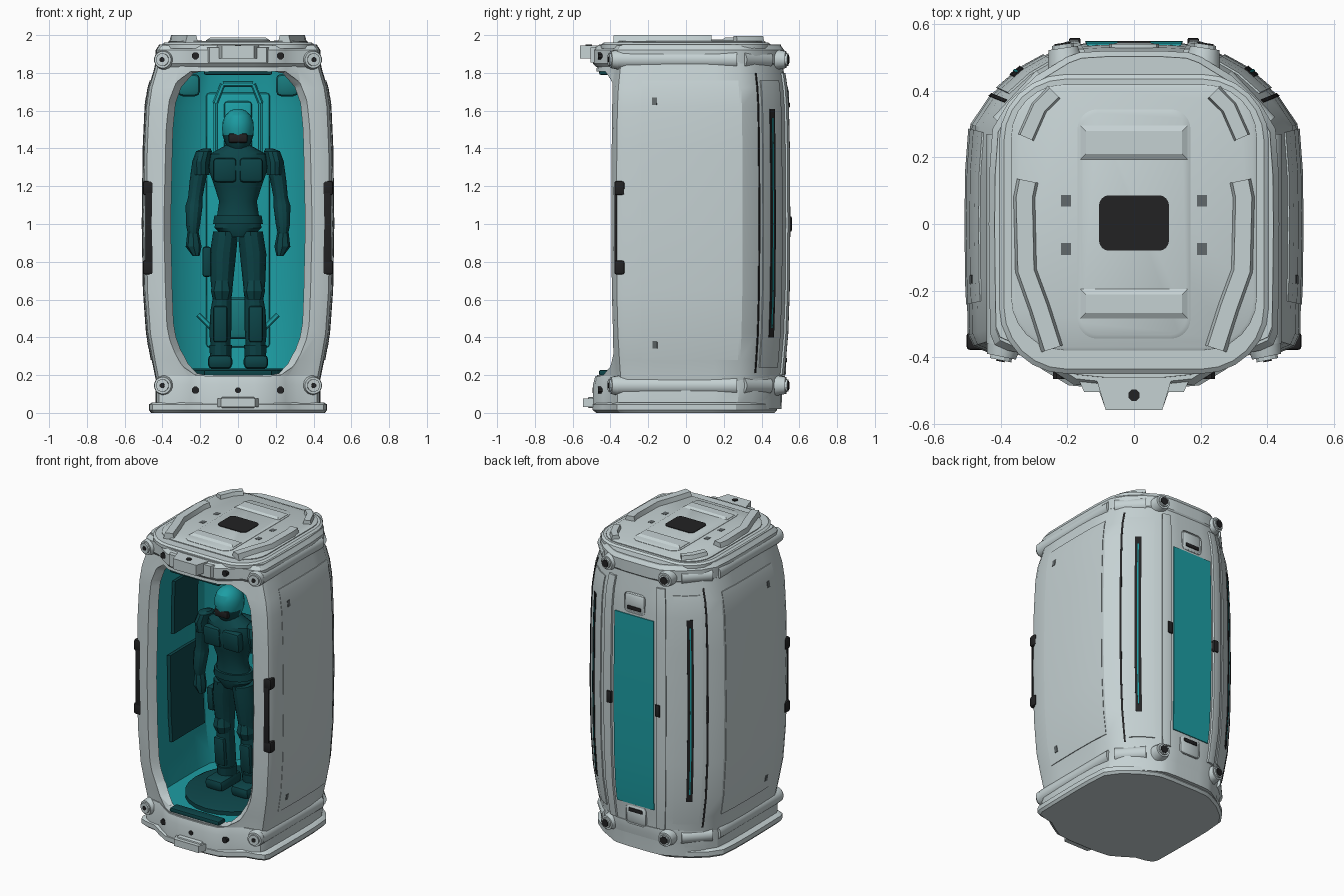
import bpy, bmesh, math
from mathutils import Vector

if "Cube" in bpy.data.objects:
    bpy.data.objects.remove(bpy.data.objects["Cube"])


def mat(name, c):
    m = bpy.data.materials.new(name)
    m.diffuse_color = (*c, 1)
    m.use_nodes = True
    m.node_tree.nodes["Principled BSDF"].inputs["Base Color"].default_value = m.diffuse_color
    return m


GRAY = mat("light gray hull", (0.56, 0.64, 0.65))
TEAL = mat("teal interior", (0.012, 0.34, 0.37))
MID = mat("mid teal", (0.009, 0.19, 0.20))
DARK = mat("dark teal", (0.004, 0.06, 0.067))
STEEL = mat("dark gray marks", (0.12, 0.14, 0.145))
BLACK = mat("black rubber", (0.016, 0.016, 0.017))


# ---------- helpers ----------
def finish(name, bm, mats):
    bmesh.ops.recalc_face_normals(bm, faces=bm.faces)
    me = bpy.data.meshes.new(name)
    bm.to_mesh(me)
    bm.free()
    for m in mats if isinstance(mats, list) else [mats]:
        me.materials.append(m)
    ob = bpy.data.objects.new(name, me)
    bpy.context.collection.objects.link(ob)
    return ob


def loft(name, rings, mats, idx=0):
    bm = bmesh.new()
    vs = [[bm.verts.new(p) for p in r] for r in rings]
    n = len(rings[0])
    for a, b in zip(vs, vs[1:]):
        for i in range(n):
            bm.faces.new((a[i], a[(i + 1) % n], b[(i + 1) % n], b[i]))
    bm.faces.new(vs[0])
    bm.faces.new(vs[-1])
    for f in bm.faces:
        f.material_index = idx
    return finish(name, bm, mats)


def box(name, loc, size, m, bevel=0.0):
    bm = bmesh.new()
    bmesh.ops.create_cube(bm, size=1)
    for v in bm.verts:
        v.co = Vector(loc) + Vector([a * b for a, b in zip(v.co, size)])
    if bevel:
        bmesh.ops.bevel(bm, geom=bm.edges[:], offset=bevel, segments=2, affect='EDGES', profile=0.5)
    return finish(name, bm, m)


def rod(name, p, q, r, m, n=16, r2=None):
    p, q = Vector(p), Vector(q)
    rot = (q - p).to_track_quat('Z', 'Y')
    ring = lambda c, rr: [c + rot @ Vector((rr * math.cos(math.tau * (i + .5) / n), rr * math.sin(math.tau * (i + .5) / n), 0)) for i in range(n)]
    return loft(name, [ring(p, r), ring(q, r2 or r)], m)


def tube(name, secs, m, n=12):
    # stacked ellipses: x, y, z, rx, ry
    return loft(name, [[(x + rx * math.cos(math.tau * i / n), y + ry * math.sin(math.tau * i / n), z)
                        for i in range(n)] for x, y, z, rx, ry in secs], m)


def slab(name, hx, hy, r, cy, levels, m):
    # rounded rectangle plates: levels of (z, inset)
    rings = []
    for z, ins in levels:
        ring = []
        for k, (sx, sy) in enumerate([(1, 1), (-1, 1), (-1, -1), (1, -1)]):
            for j in range(7):
                a = math.pi / 2 * (k + j / 6)
                ring.append((sx * (hx - r) + (r - ins) * math.cos(a), cy + sy * (hy - r) + (r - ins) * math.sin(a), z))
        rings.append(ring)
    return loft(name, rings, m)


def rib(name, path, w, z0, z1, m):
    # flat-topped bar along an xy path
    rings = []
    for i, p in enumerate(path):
        d = Vector(path[min(i + 1, len(path) - 1)]) - Vector(path[max(i - 1, 0)])
        s = Vector((-d.y, d.x)).normalized() * w / 2
        p = Vector(p)
        rings.append([(*(p - s), z0), (*(p + s), z0), (*(p + s * .65), z1), (*(p - s * .65), z1)])
    return loft(name, rings, m)


def nose(name, w0, w1, y0, y1, z0, z1, m):
    # tapered lip that points forward
    pts = [(w0, y0), (w1, y1), (-w1, y1), (-w0, y0)]
    return loft(name, [[(x, y, z) for x, y in pts] for z in (z0, z1)], m)


# ---------- hull shape: outline and height profile ----------
HALF = [(0.1, -0.50), (0.21, -0.49), (0.29, -0.445), (0.36, -0.40), (0.44, -0.386), (0.485, -0.368), (0.50, -0.335),
        (0.503, -0.18), (0.505, 0), (0.503, 0.16), (0.492, 0.30), (0.435, 0.385), (0.34, 0.467), (0.235, 0.525),
        (0.19, 0.54), (0.1, 0.545)]
OUT = HALF + [(-x, y) for x, y in reversed(HALF)]
SECT = [(0.02, .84), (0.17, .86), (0.28, .905), (0.42, .955), (0.65, .988), (1.0, 1.0), (1.4, .99), (1.62, .97),
        (1.72, .94), (1.82, .88), (1.95, .83)]


def scale(z):
    for (a, s), (b, t) in zip(SECT, SECT[1:]):
        if z <= b:
            return s + (t - s) * (z - a) / (b - a)
    return SECT[-1][1]


def surf(p, z, off=0.0):
    s = scale(z)
    v = Vector((p[0] * s, p[1] * (1 - (1 - s) * .45)))
    v += v.normalized() * off
    return (v.x, v.y, z)


def ribbon(name, pts, z0, z1, off, m, depth=0.012):
    # plate that follows the hull surface
    zs = [z0] + [z for z, _ in SECT if z0 < z < z1] + [z1]
    return loft(name, [[surf(p, z, off) for p in pts] + [surf(p, z, off - depth) for p in reversed(pts)] for z in zs], m)


def outline(sx, sy, z, back=None):
    return [(x * sx, y * (back if back and y > 0 else sy), z) for x, y in OUT]


# ---------- hull with cavity and doorway ----------
hull = loft("hull", [[surf(p, z) for p in OUT] for z, _ in SECT], [GRAY, TEAL])
K = 0.88
cz = [0.2] + [z for z, _ in SECT if .2 < z < 1.8] + [1.825]
cavity = loft("cavity_cutter", [[surf((x * K, y * K), z) for x, y in OUT] for z in cz], [GRAY, TEAL], 1)
DOOR = [(.20, .225), (.255, .265), (.30, .33), (.325, .40), (.338, .48), (.348, 1.0), (.338, 1.5), (.325, 1.64), (.295, 1.725), (.22, 1.785)]
DOOR = DOOR + [(-x, z) for x, z in reversed(DOOR)]
door = loft("doorway_cutter", [[(x * a, y, 1.005 + (z - 1.005) * b) for x, z in DOOR]
                               for y, a, b in [(-.8, 1.13, 1.03), (-.395, 1.13, 1.03), (-.335, 1, 1), (-.2, 1, 1)]], [GRAY, TEAL])
for c in (cavity, door):
    mod = hull.modifiers.new("cut", 'BOOLEAN')
    mod.operation, mod.solver, mod.object = 'DIFFERENCE', 'EXACT', c
    bpy.context.view_layer.objects.active = hull
    bpy.ops.object.modifier_apply(modifier=mod.name)
for c in (cavity, door):
    bpy.data.objects.remove(c)

# ---------- top collar, base and lid ----------
loft("top_collar", [outline(.84, .95, 1.83, .93), outline(.865, .985, 1.85, .955), outline(.865, .985, 1.92, .955), outline(.83, .95, 1.945, .92)], GRAY)
loft("base_collar", [outline(.865, .985, .03, .90), outline(.865, .985, .15, .95), outline(.85, .96, .195, .95)], GRAY)
loft("base_plate", [outline(.91, .95, 0, .86), outline(.935, .99, .015, .885), outline(.935, .99, .045, .885), outline(.90, .96, .055, .86)], GRAY)
slab("lid_rim", .405, .45, .2, 0, [(1.93, 0), (1.95, 0), (1.96, .014)], GRAY)
slab("lid_plate", .37, .40, .16, .02, [(1.95, 0), (1.965, 0), (1.97, .01)], GRAY)
slab("lid_center", .17, .345, .06, 0, [(1.95, 0), (1.972, 0), (1.978, .012)], GRAY)
slab("lid_vent", .105, .083, .03, .003, [(1.97, 0), (1.982, 0)], BLACK)
for y, h in ((.245, .055), (-.24, .048)):
    loft("lid_block", [[(sx * (.165 - i), y + sy * (h - i), z) for sx, sy in ((1, 1), (-1, 1), (-1, -1), (1, -1))]
                       for z, i in ((1.96, 0), (1.978, .004), (1.988, .02))], GRAY)
nose("top_front_lip", .115, .085, -.46, -.56, 1.875, 1.945, GRAY)
nose("top_front_pad", .17, .15, -.46, -.505, 1.855, 1.935, GRAY)
nose("base_front_step", .12, .09, -.46, -.545, .03, .075, GRAY)
box("base_front_pad", (0, -.49, .055), (.18, .06, .06), GRAY, .01)
rod("lip_bolt", (0, -.515, 1.93), (0, -.515, 1.949), .018, BLACK, 8)

for s in (-1, 1):
    rib("lid_handle", [(s * .32, .13), (s * .33, .08), (s * .325, -.14), (s * .285, -.25), (s * .245, -.375)], .075, 1.95, 2.0, GRAY)
    rib("lid_corner_rib", [(s * .24, .395), (s * .285, .35), (s * .325, .26)], .06, 1.95, 1.995, GRAY)
    for y in (-.075, .07):
        box("lid_mark", (s * .205, y, 1.97), (.03, .035, .004), STEEL)
    # rounded bumpers around collar and base
    for z, r in ((1.87, .05), (.145, .05)):
        rod("side_bumper", (s * .395, -.36, z), (s * .395, .27, z), r, GRAY)
        rod("corner_bumper", (s * .39, .29, z), (s * .26, .43, z), r * .95, GRAY)
        # corner bolts, front and back
        for x, y, dx, dy, c in ((.388, -.345, .2, -.98, .014), (.205, .475, .15, 1, .026)):
            p, d = Vector((s * x, y, z)), Vector((s * dx, dy, 0)).normalized()
            rod("bolt_housing", p, p + d * .055, .056, GRAY, 16, .045)
            rod("bolt_ring", p, p + d * .066, .034, GRAY, 12)
            rod("bolt_core", p, p + d * .070, c, BLACK, 8)
    for z in (1.89, .12):
        rod("front_stud", (s * .225, -.42, z), (s * .225, -.466, z), .02, BLACK, 8)
    # grab handles beside the doorway
    for z in (1.19, .77):
        box("handle_bracket", (s * .474, -.352, z), (.06, .055, .075), BLACK, .012)
    box("handle_bar", (s * .470, -.372, .98), (.042, .014, .46), BLACK, .005)
    # side panel, rear slits, seams and ribs
    ribbon("side_panel", [(s * .5005, -.24), (s * .503, -.18), (s * .505, 0), (s * .503, .16), (s * .494, .285)], .28, 1.76, .005, GRAY)
    for z in (.36, 1.65):
        ribbon("side_mark", [(s * .503, -.18), (s * .5035, -.155)], z - .02, z + .02, .008, STEEL)
    ribbon("seam", [(s * .436, .384), (s * .427, .392)], .21, 1.80, .003, BLACK)
    ribbon("rear_corner_panel", [(s * .41, .407), (s * .34, .467), (s * .27, .506)], .24, 1.76, .006, GRAY)
    ribbon("rear_slit", [(s * .368, .443), (s * .338, .468)], .40, 1.61, .010, BLACK)
    ribbon("rear_slit_glow", [(s * .357, .4525), (s * .351, .4575)], .45, 1.56, .012, TEAL)
    ribbon("rear_rib", [(s * .225, .528), (s * .19, .54), (s * .165, .541)], .2, 1.80, .012, GRAY)
    box("rear_latch", (s * .178, .545, 1.0), (.035, .03, .08), BLACK, .006)
ribbon("rear_window", [(-.145, .543), (.145, .543)], .32, 1.58, .008, TEAL)
for z in (1.66, .25):
    yy = surf((0, .541), z)[1]
    box("rear_clip", (0, yy, z), (.15, .03, .13), GRAY, .025)
    box("rear_clip_slot", (0, yy + .012, z - math.copysign(.03, z - 1)), (.10, .016, .025), BLACK, .004)
rod("base_stud", (0, -.45, .12), (0, -.496, .12), .016, BLACK, 8)

# ---------- interior ----------
tube("floor_disc", [(0, 0, .195, .31, .34), (0, 0, .225, .31, .34), (0, 0, .235, .29, .32)], DARK, 24)
for z in (1.805, .212):
    box("doorway_trim", (0, -.425, z), (.36, .07, .03), DARK, .008)
box("back_panel", (0, .465, 1.02), (.34, .05, 1.35), TEAL, .02)
box("head_rest", (0, .43, 1.52), (.15, .05, .26), TEAL, .02)
box("seat_ledge", (0, .40, .50), (.20, .12, .22), MID, .03)
frame = [(.12, 1.28), (.12, 1.64), (.08, 1.74)]
frame = frame + [(-x, z) for x, z in reversed(frame)]
for (x0, z0), (x1, z1) in zip(frame, frame[1:]):
    rod("head_frame", (x0, .435, z0), (x1, .435, z1), .014, TEAL, 6)
for s in (-1, 1):
    rod("back_strut", (s * .21, .40, .52), (s * .12, .40, .43), .014, TEAL, 6)
    for z0, z1, y0, y1 in ((1.17, 1.52, -.08, .18), (.47, 1.04, -.12, .24)):
        ribbon("wall_panel", [(s * .441, y0), (s * .4435, (y0 + y1) / 2), (s * .438, y1)], z0, z1, -.004, DARK, .02)
    box("ceiling_corner", (s * .26, .05, 1.735), (.12, .5, .12), MID, .03)

# ---------- standing armoured figure ----------
Y = -.035
hull_parts = set(bpy.context.scene.objects)
tube("torso", [(0, Y, .93, .07, .07), (0, Y, .98, .125, .09), (0, Y, 1.05, .11, .085), (0, Y, 1.12, .10, .08),
               (0, Y, 1.2, .125, .095), (0, Y, 1.3, .16, .11), (0, Y, 1.37, .15, .09), (0, Y, 1.42, .06, .06)], DARK, 16)
tube("belt", [(0, Y, 1.0, .132, .10), (0, Y, 1.045, .125, .10)], DARK, 16)
tube("neck", [(0, Y, 1.38, .05, .05), (0, Y, 1.44, .05, .05)], DARK)
helmet = tube("helmet", [(0, Y - .005, 1.385, .045, .055), (0, Y - .005, 1.42, .065, .085), (0, Y, 1.47, .082, .10), (0, Y, 1.505, .084, .103),
                         (0, Y, 1.54, .082, .10), (0, Y, 1.575, .068, .085), (0, Y, 1.598, .045, .055), (0, Y, 1.61, .015, .02)], [DARK, TEAL], 16)
for f in helmet.data.polygons:
    if f.center.z > 1.48 or (f.center.y > Y and f.center.z > 1.43):
        f.material_index = 1
box("visor", (0, Y - .085, 1.455), (.10, .03, .05), BLACK, .01)
box("back_unit", (0, Y + .11, 1.25), (.2, .08, .24), DARK, .02)
for s in (-1, 1):
    box("chest_plate", (s * .07, Y - .085, 1.285), (.125, .06, .13), DARK, .02)
    tube("shoulder_pad", [(s * .195, Y, 1.26, .045, .07), (s * .195, Y, 1.33, .048, .08), (s * .18, Y, 1.385, .042, .06), (s * .165, Y, 1.40, .02, .03)], DARK)
    tube("arm", [(s * .238, Y - .02, .95, .028, .035), (s * .238, Y - .02, 1.0, .038, .045), (s * .232, Y, 1.10, .045, .05),
                 (s * .226, Y, 1.14, .038, .042), (s * .215, Y, 1.22, .042, .05), (s * .2, Y, 1.31, .045, .05)], DARK)
    tube("hand", [(s * .222, Y - .03, .83, .018, .03), (s * .235, Y - .03, .88, .042, .04), (s * .238, Y - .02, .955, .03, .035)], DARK, 8)
    tube("leg", [(s * .092, Y, .30, .046, .055), (s * .094, Y, .42, .058, .065), (s * .09, Y, .54, .056, .06), (s * .085, Y, .60, .05, .055),
                 (s * .085, Y, .70, .06, .065), (s * .08, Y, .84, .07, .08), (s * .065, Y, .96, .066, .08)], DARK)
    tube("knee_pad", [(s * .086, Y - .02, .60, .045, .05), (s * .086, Y - .025, .645, .058, .06), (s * .086, Y - .02, .70, .045, .05)], DARK, 8)
    box("shin_guard", (s * .094, Y - .05, .47), (.075, .04, .19), DARK, .012)
    box("boot", (s * .095, Y - .04, .27), (.13, .22, .075), DARK, .025)
    tube("boot_cuff", [(s * .092, Y, .29, .056, .065), (s * .092, Y, .36, .06, .068)], DARK)
box("holster", (-.165, Y, .80), (.045, .07, .16), DARK, .012)
# slight forward lean
for ob in set(bpy.context.scene.objects) - hull_parts:
    for v in ob.data.vertices:
        v.co.y -= (v.co.z - .9) * .09

# ---------- shading ----------
for ob in bpy.context.scene.objects:
    ob.select_set(ob.type == 'MESH')
bpy.context.view_layer.objects.active = hull
bpy.ops.object.shade_smooth_by_angle(angle=math.radians(28))
